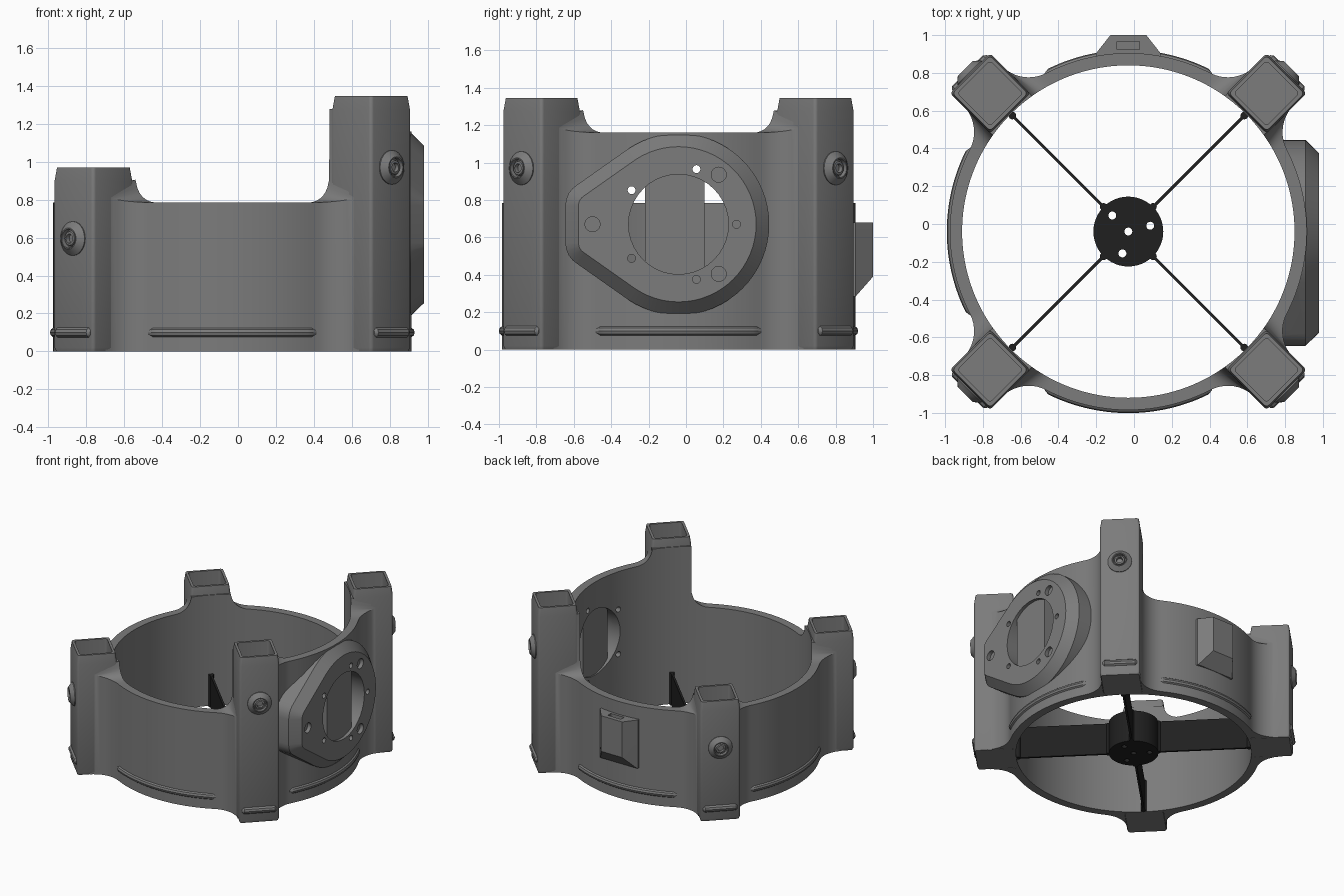
import bpy, bmesh, math
from mathutils import Vector, Matrix

if "Cube" in bpy.data.objects:
    bpy.data.objects.remove(bpy.data.objects["Cube"])

CX, CY = -0.03, -0.04            # ring centre
RI, RO = 0.88, 0.945             # wall radii
HW, TU = 0.15, 1.035             # post half width, post distance from centre
LOW, HIGH = 0.785, 1.16          # wall heights
ORIGIN = Matrix.Translation((CX, CY, 0))


def material(name, v):
    m = bpy.data.materials.new(name)
    m.diffuse_color = (v, v, v, 1)
    m.use_nodes = True
    m.node_tree.nodes["Principled BSDF"].inputs["Base Color"].default_value = m.diffuse_color
    return m


GREY = material("mid grey", 0.2)
BLACK = material("near black", 0.014)


def add(name, bm, mat=GREY, mx=None):
    bmesh.ops.recalc_face_normals(bm, faces=bm.faces)
    me = bpy.data.meshes.new(name)
    bm.to_mesh(me)
    bm.free()
    if mx:
        me.transform(mx)
    me.materials.append(mat)
    ob = bpy.data.objects.new(name, me)
    bpy.context.collection.objects.link(ob)
    return ob


def loft(rings, close=False):
    """Skin equal-length point loops; cap the ends unless the loft closes on itself."""
    bm = bmesh.new()
    vs = [[bm.verts.new(p) for p in r] for r in rings]
    n = len(vs[0])
    for a, b in zip(vs, vs[1:] + ([vs[0]] if close else [])):
        for i in range(n):
            bm.faces.new((a[i], a[(i + 1) % n], b[(i + 1) % n], b[i]))
    if not close:
        bm.faces.new(vs[0])
        bm.faces.new(vs[-1])
    return bm


def circle(r, n, z=0):
    return [(r * math.cos(2 * math.pi * i / n), r * math.sin(2 * math.pi * i / n), z) for i in range(n)]


def tube(name, r, z0, z1, mx, mat=GREY, n=32):
    return add(name, loft([circle(r, n, z0), circle(r, n, z1)]), mat, mx)


def cut(ob, cutters):
    for c in cutters:
        c.hide_render = True
        m = ob.modifiers.new("cut", 'BOOLEAN')
        m.operation, m.solver, m.object = 'DIFFERENCE', 'EXACT', c
    dg = bpy.context.evaluated_depsgraph_get()
    me = bpy.data.meshes.new_from_object(ob.evaluated_get(dg))
    ob.modifiers.clear()
    ob.data = me


def box(name, lo, hi, mat=GREY, mx=None):
    f = lambda z: [(lo[0], lo[1], z), (hi[0], lo[1], z), (hi[0], hi[1], z), (lo[0], hi[1], z)]
    return add(name, loft([f(lo[2]), f(hi[2])]), mat, mx)


# --- ring wall: columns of inner/outer points, flaring into each post
def column(ang_in, ang_out, r_out, h_in, h_out):
    i = (RI * math.cos(ang_in), RI * math.sin(ang_in))
    o = (r_out * math.cos(ang_out), r_out * math.sin(ang_out))
    return [(*i, 0), (*i, h_in), (*o, h_out), (*o, 0)]


FR, FV = 0.2, HW - 0.004
UC = math.sqrt((RO + FR) ** 2 - (FV + FR) ** 2)
A0, A1 = math.asin(FV / RI), math.asin((FV + FR) / (RO + FR))


def flare(th, side, base):
    """Columns from the post side out to the plain wall."""
    cols, n = [], 10
    sweep = math.pi / 2 - A1
    for k in range(n + 1):
        t = k / n
        a = -math.pi / 2 - t * sweep
        u, v = UC + FR * math.cos(a), FV + FR + FR * math.sin(a)
        ai = A0 + t * (A1 - A0)
        d = min(0.12, max(0, 0.27 - RI * math.sin(ai)))
        rise = 0.12 - math.sqrt(0.0144 - d * d)
        cols.append(column(th + side * ai, th + side * math.atan2(v, u), math.hypot(u, v),
                           base + rise, base + 0.4 * rise))
    return cols


corners = [math.radians(45 + 90 * k) for k in range(4)]
tops = [1.345, 0.97, 0.97, 1.345]
walls = [HIGH, LOW, LOW, LOW]    # wall before each post, counter-clockwise
cols = []
for k, th in enumerate(corners):
    nxt = walls[(k + 1) % 4]
    cols += flare(th, -1, walls[k])[::-1]
    for j in range(7):
        a = th + (A0 - 0.002) * (j / 3 - 1)
        cols.append(column(a, a, 0.905, tops[k] - 0.068, tops[k] - 0.068))
    cols += flare(th, 1, nxt)
    for j in range(1, 24):
        a = th + A1 + (math.pi / 2 - 2 * A1) * j / 24
        cols.append(column(a, a, RO, nxt, nxt))
ring = add("ring_wall", loft(cols, True), GREY, ORIGIN)


# --- corner posts with open sockets, screws and ribs
def square(h, z, r=0.018):
    pts = []
    for q in range(4):
        for s in range(4):
            a = math.radians(90 * q + 30 * s)
            cx, cy = [(1, 1), (-1, 1), (-1, -1), (1, -1)][q]
            pts.append((cx * (h - r) + r * math.cos(a), cy * (h - r) + r * math.sin(a), z))
    return pts


def bead(name, path, r, mx):
    cu = bpy.data.curves.new(name, 'CURVE')
    cu.dimensions, cu.bevel_depth, cu.bevel_resolution, cu.use_fill_caps = '3D', r, 3, True
    sp = cu.splines.new('POLY')
    sp.points.add(len(path) - 1)
    for i, (p, co) in enumerate(zip(sp.points, path)):
        p.co = (*co, 1)
        p.radius = 0.5 if i in (0, len(path) - 1) else 1
    tmp = bpy.data.objects.new(name, cu)
    bpy.context.collection.objects.link(tmp)
    me = bpy.data.meshes.new_from_object(tmp.evaluated_get(bpy.context.evaluated_depsgraph_get()))
    bpy.data.objects.remove(tmp)
    me.transform(mx)
    me.materials.clear()
    me.materials.append(GREY)
    bpy.context.collection.objects.link(bpy.data.objects.new(name, me))


for k, th in enumerate(corners):
    t = tops[k]
    mx = ORIGIN @ Matrix.Rotation(th, 4, 'Z')
    prof = [(0.143, 0), (HW, 0.02), (HW, t - 0.07), (0.141, t), (0.122, t), (0.122, t - 0.22)]
    add(f"post_{k}", loft([square(h, z) for h, z in prof]), GREY, mx @ Matrix.Translation((TU, 0, 0)))
    face = mx @ Matrix.Translation((TU + HW, 0, t - 0.375)) @ Matrix.Rotation(math.pi / 2, 4, 'Y')
    sc = [(0.09, -0.01), (0.09, 0.006), (0.056, 0.036), (0.05, 0.036), (0.048, 0.012), (0.042, 0.012),
          (0.036, 0.028), (0.024, 0.03), (0.022, 0.008)]
    add(f"screw_{k}", loft([circle(r, 24, z) for r, z in sc]), GREY, face)
    u = TU + HW - 0.008
    bead(f"post_rib_{k}", [(u, v, 0.1) for v in (-0.13, -0.115, 0.115, 0.13)], 0.027, mx)
    # long rib on the wall between posts
    arc = [math.radians(45 + 28 * (i / 16 - 1)) for i in range(33)]
    bead(f"wall_rib_{k}", [((RO - 0.011) * math.cos(a), (RO - 0.011) * math.sin(a), 0.1) for a in arc],
         0.027, mx)

# --- side mounting plate: chamfered teardrop
MY, MZ = -0.04, 0.67
bm = bmesh.new()
for x, off in ((0.6, 0), (0.908, 0), (0.98, 0.07)):
    for y, z, r, n in ((MY, MZ, 0.485, 64), (-0.515, MZ - 0.1, 0.13, 24), (-0.515, MZ + 0.1, 0.13, 24)):
        for p in circle(r - off, n):
            bm.verts.new((x, y + p[0], z + p[1]))
hull = bmesh.ops.convex_hull(bm, input=bm.verts)
junk = {g for g in hull["geom_interior"] if isinstance(g, bmesh.types.BMVert)}
bmesh.ops.delete(bm, geom=list(junk), context='VERTS')
bmesh.ops.dissolve_limit(bm, angle_limit=0.01, verts=bm.verts, edges=bm.edges)
plate = add("mount_plate", bm)


def drill(y, z, r, x0=0.5):
    return tube("cutter", r, x0, 1.2, Matrix.Translation((0, y, z)) @ Matrix.Rotation(math.pi / 2, 4, 'Y'), n=40)


through = [drill(MY, MZ, 0.267)]
for i in range(5):
    a = math.radians(72 * i)
    through.append(drill(MY + 0.31 * math.cos(a), MZ + 0.31 * math.sin(a), 0.021))
blind = [drill(y, z, 0.04, 0.95) for y, z in ((-0.5, MZ), (0.175, 0.935), (0.175, 0.405))]
bore = tube("cutter", 0.93, -0.5, 2, ORIGIN, n=128)
cut(plate, through + blind + [bore])
cut(ring, through)
box("mount_crossbar", (0.86, -0.22, 0.405), (0.955, 0.1, 0.935))

# --- rear bracket: tapered block with a sloped foot and a top slot
def bracket(z, grow):
    y1 = 0.9 + 0.1 * grow
    w = 0.17 - 0.075 * grow
    return [(CX - 0.17, 0.87, z), (CX - 0.17, 0.905, z), (CX - w, y1, z),
            (CX + w, y1, z), (CX + 0.17, 0.905, z), (CX + 0.17, 0.87, z)]


block = add("rear_bracket", loft([bracket(0.285, 0.08), bracket(0.39, 1), bracket(0.68, 1)]))
slot = box("cutter", (CX - 0.06, 0.925, 0.45), (CX + 0.06, 0.965, 0.8))
cut(block, [slot])

# --- dark hub and four thin fins
hub = tube("hub", 0.185, 0, 0.26, ORIGIN, BLACK, 48)
holes = [tube("cutter", 0.021, -0.1, 0.5, ORIGIN, BLACK, 20)]
for a in (135, 15, 255):
    a = math.radians(a)
    holes.append(tube("cutter", 0.021, -0.1, 0.5,
                      ORIGIN @ Matrix.Translation((0.12 * math.cos(a), 0.12 * math.sin(a), 0)), BLACK, 20))
cut(hub, holes)
for k, th in enumerate(corners):
    mx = ORIGIN @ Matrix.Rotation(th, 4, 'Z')
    box(f"fin_{k}", (0.17, -0.008, 0), (0.885, 0.008, 0.26), BLACK, mx)
    for nm, u in (("tip", 0.868), ("root", 0.185)):
        tube(f"fin_{nm}_{k}", 0.02, 0, 0.26, mx @ Matrix.Translation((u, 0, 0)), BLACK, 16)

# --- remove cutters, shade curved faces smooth
for ob in list(bpy.data.objects):
    if ob.name.startswith("cutter"):
        bpy.data.objects.remove(ob)
for ob in bpy.data.objects:
    bpy.ops.object.select_all(action='DESELECT')
    ob.select_set(True)
    bpy.context.view_layer.objects.active = ob
    bpy.ops.object.shade_smooth_by_angle(angle=math.radians(32))
